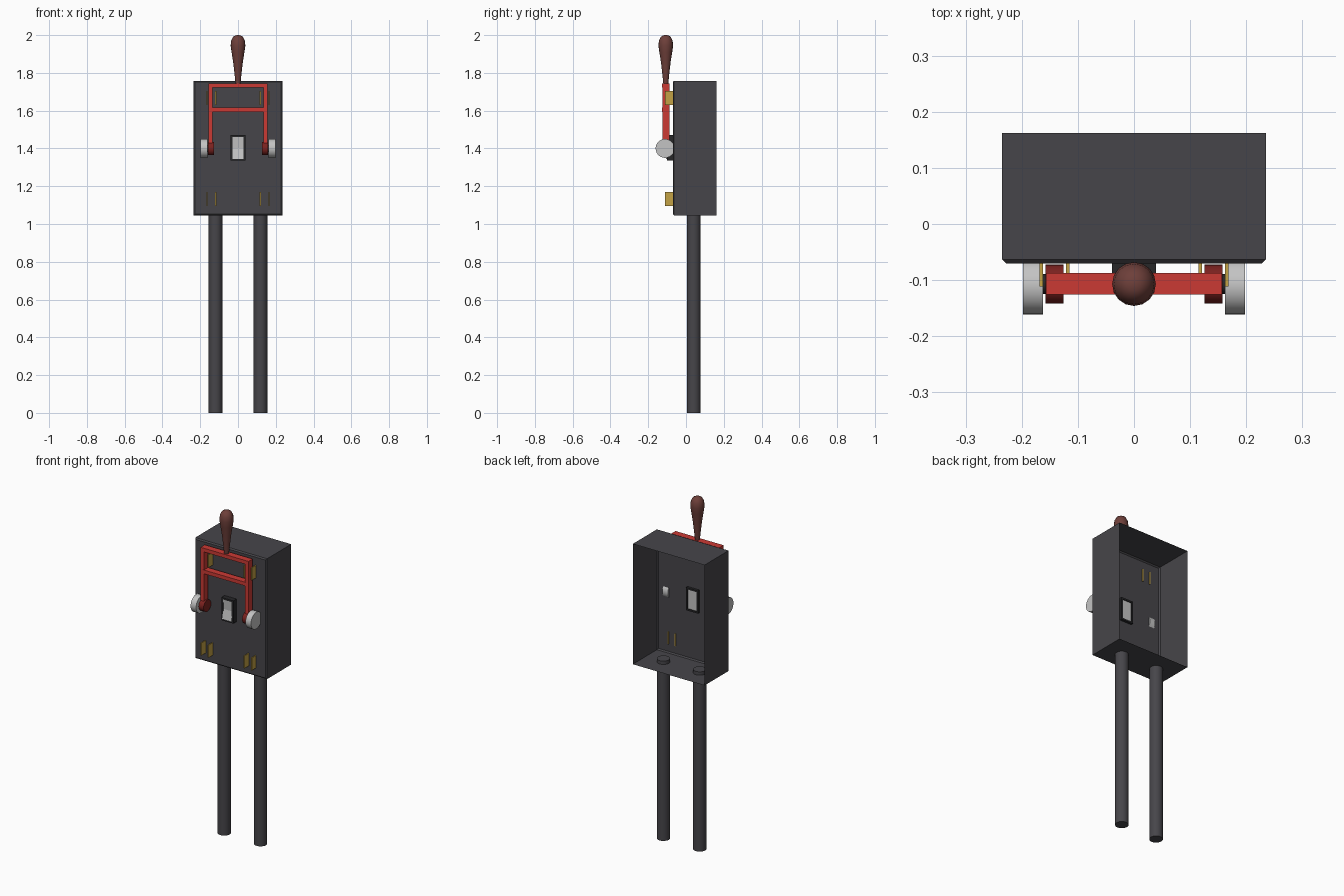
import bpy, bmesh, math
from mathutils import Matrix

if "Cube" in bpy.data.objects:
    bpy.data.objects.remove(bpy.data.objects["Cube"])


def material(name, r, g, b):
    m = bpy.data.materials.new(name)
    m.diffuse_color = (r, g, b, 1)
    m.use_nodes = True
    m.node_tree.nodes["Principled BSDF"].inputs["Base Color"].default_value = m.diffuse_color
    return m


CHARCOAL = material("charcoal metal", 0.062, 0.06, 0.068)
BLACK = material("black trim", 0.02, 0.02, 0.022)
RED = material("red paint", 0.6, 0.042, 0.034)
DARK_RED = material("dark red", 0.2, 0.016, 0.014)
BROWN = material("brown grip", 0.155, 0.05, 0.042)
SILVER = material("silver", 0.55, 0.55, 0.55)
BRASS = material("brass", 0.55, 0.36, 0.06)


def finish(bm, name, mat, smooth=False):
    bmesh.ops.recalc_face_normals(bm, faces=bm.faces)
    me = bpy.data.meshes.new(name)
    bm.to_mesh(me)
    bm.free()
    me.materials.append(mat)
    ob = bpy.data.objects.new(name, me)
    bpy.context.collection.objects.link(ob)
    if smooth:
        bpy.context.view_layer.objects.active = ob
        ob.select_set(True)
        bpy.ops.object.shade_smooth_by_angle(angle=math.radians(35))
        ob.select_set(False)
    return ob


def add_box(bm, x, y, z):
    """Box from (min, max) pairs."""
    size = [p[1] - p[0] for p in (x, y, z)]
    mid = [(p[0] + p[1]) / 2 for p in (x, y, z)]
    return bmesh.ops.create_cube(
        bm, size=1, matrix=Matrix.Translation(mid) @ Matrix.Diagonal((*size, 1)))


def box(name, mat, x, y, z):
    bm = bmesh.new()
    add_box(bm, x, y, z)
    return finish(bm, name, mat)


def cylinder(name, mat, centre, r, length, axis, sides=24):
    bm = bmesh.new()
    rot = Matrix.Rotation(math.pi / 2, 4, 'Y') if axis == 'X' else Matrix()
    bmesh.ops.create_cone(bm, cap_ends=True, segments=sides, radius1=r, radius2=r,
                          depth=length, matrix=Matrix.Translation(centre) @ rot)
    return finish(bm, name, mat, True)


# Housing: thin shell, open at the back, front rim bevelled
bm = bmesh.new()
add_box(bm, (-0.235, 0.235), (-0.07, 0.162), (1.045, 1.758))
bm.normal_update()
bmesh.ops.delete(bm, geom=[f for f in bm.faces if f.normal.y > 0.5], context='FACES')
rim = [e for e in bm.edges if all(v.co.y < 0 for v in e.verts)]
bmesh.ops.bevel(bm, geom=rim, offset=0.007, segments=1, affect='EDGES')
finish(bm, "housing", CHARCOAL)

# Mirrored parts
for s, side in ((-1, "left"), (1, "right")):
    cylinder(side + "_post", CHARCOAL, (s * 0.119, 0.041, 0.5325), 0.036, 1.065, 'Z')
    cylinder(side + "_pivot_disc", SILVER, (s * 0.18, -0.111, 1.4), 0.05, 0.036, 'X')
    cylinder(side + "_axle", BLACK, (s * 0.15, -0.107, 1.4), 0.018, 0.03, 'X')
    cylinder(side + "_pivot_hub", DARK_RED, (s * 0.142, -0.107, 1.4), 0.035, 0.032, 'X')
    # Contact blades, a pair above and a pair below
    for z, level in ((1.667, "upper"), (1.133, "lower")):
        for x in (0.118, 0.165):
            box(f"{side}_{level}_contact", BRASS, sorted((s * (x - 0.003), s * (x + 0.003))),
                (-0.111, -0.065), (z - 0.037, z + 0.037))

# Lever frame
bm = bmesh.new()
for s in (-1, 1):
    add_box(bm, sorted((s * 0.135, s * 0.157)), (-0.125, -0.088), (1.42, 1.745))
for z in (1.605, 1.734):
    add_box(bm, (-0.157, 0.157), (-0.126, -0.087), (z - 0.011, z + 0.011))
finish(bm, "lever_frame", RED)

# Lathed grip
profile = [(0, 1.743), (0.013, 1.743), (0.019, 1.80), (0.026, 1.86), (0.034, 1.91),
           (0.039, 1.945), (0.036, 1.972), (0.025, 1.992), (0.012, 1.999), (0, 2.0)]
bm = bmesh.new()
verts = [bm.verts.new((r, -0.107, z)) for r, z in profile]
edges = [bm.edges.new(p) for p in zip(verts, verts[1:])]
bmesh.ops.spin(bm, geom=verts + edges, cent=(0, -0.107, 0), axis=(0, 0, 1),
               angle=math.tau, steps=16)
bmesh.ops.remove_doubles(bm, verts=bm.verts, dist=0.0005)
finish(bm, "grip", BROWN, True)

# Rocker switch: surround ring and rocker inside
bm = bmesh.new()
for s in (-1, 1):
    add_box(bm, sorted((s * 0.029, s * 0.039)), (-0.1, -0.055), (1.335, 1.47))
for z in (1.335, 1.46):
    add_box(bm, (-0.039, 0.039), (-0.1, -0.055), (z, z + 0.01))
finish(bm, "switch_surround", BLACK)

bm = bmesh.new()
side_profile = [(-0.06, 1.345), (-0.106, 1.345), (-0.094, 1.402), (-0.098, 1.46), (-0.06, 1.46)]
face = bm.faces.new([bm.verts.new((-0.03, y, z)) for y, z in side_profile])
ext = bmesh.ops.extrude_face_region(bm, geom=[face])
for v in ext["geom"]:
    if isinstance(v, bmesh.types.BMVert):
        v.co.x = 0.03
if face.is_valid and len(face.link_loops if hasattr(face, "link_loops") else face.loops) and \
        all(len(e.link_faces) < 2 for e in face.edges):
    bm.faces.new(list(reversed(face.verts[:])))
finish(bm, "rocker", SILVER)
